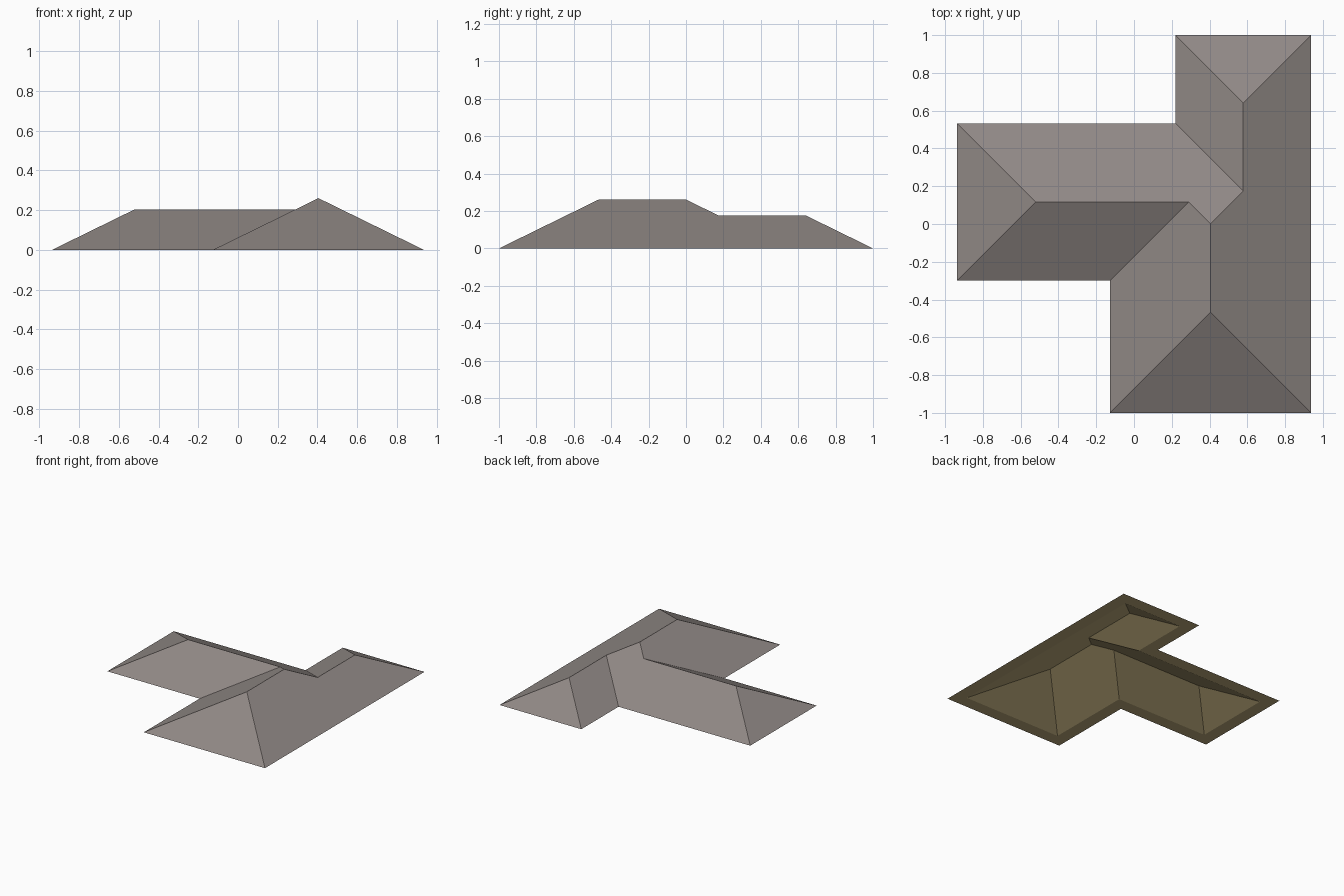
import bpy

if "Cube" in bpy.data.objects:
    bpy.data.objects.remove(bpy.data.objects["Cube"])

PITCH = 0.49      # rise over run (about 26 degrees)
EAVE = 0.10       # width of the flat soffit band

# Plan lines of the three-winged footprint
x0, x1, x2, x3 = -0.937, -0.127, 0.219, 0.937
y0, y1, y2, y3 = -1.0, -0.30, 0.533, 1.0
hs, hw, hn = (x3 - x1) / 2, (y2 - y1) / 2, (x3 - x2) / 2   # half spans

# Eave corners, counter-clockwise: x, y, and the diagonal direction inwards
EAVES = [(x1, y0, 1, 1), (x3, y0, -1, 1), (x3, y3, -1, -1), (x2, y3, 1, -1),
         (x2, y2, 1, -1), (x0, y2, 1, -1), (x0, y1, 1, 1), (x1, y1, 1, 1)]

# Ridge ends and junctions: x, y, distance from the eave
RIDGES = [(x3 - hs, y0 + hs, hs),        # 8  south hip
          (x3 - hs, y2 - hs, hs),        # 9  south ridge meets west wing
          (x1 + hw, y1 + hw, hw),        # 10 west ridge end
          (x0 + hw, y1 + hw, hw),        # 11 west hip
          (x3 - hn, y2 - hn, hn),        # 12 north ridge end
          (x3 - hn, y3 - hn, hn)]        # 13 north hip

SLOPES = [(0, 1, 8), (1, 2, 13, 12, 9, 8), (2, 3, 13), (3, 4, 12, 13),
          (4, 5, 11, 10, 9, 12), (5, 6, 11), (6, 7, 10, 11), (7, 0, 8, 9, 10)]


def material(name, rgb):
    m = bpy.data.materials.new(name)
    m.diffuse_color = (*rgb, 1)
    m.use_nodes = True
    m.node_tree.nodes["Principled BSDF"].inputs["Base Color"].default_value = m.diffuse_color
    return m


def roof_points(inset):
    """Roof surface points whose eave line is moved inwards by inset."""
    pts = [(x + dx * inset, y + dy * inset, 0) for x, y, dx, dy in EAVES]
    return pts + [(x, y, (d - inset) * PITCH) for x, y, d in RIDGES]


def add_object(name, verts, faces, mat):
    me = bpy.data.meshes.new(name)
    me.from_pydata(verts, [], faces)
    me.materials.append(mat)
    me.update()
    ob = bpy.data.objects.new(name, me)
    bpy.context.collection.objects.link(ob)


slate = material("grey_roof", (0.28, 0.247, 0.235))
wood = material("tan_soffit", (0.48, 0.385, 0.19))

# Outer roof slopes
add_object("roof_slopes", roof_points(0), SLOPES, slate)

# Underside lining, parallel to the slopes and facing down
add_object("roof_lining", roof_points(EAVE), [f[::-1] for f in SLOPES], wood)

# Flat soffit band around the eaves
n = len(EAVES)
add_object("eave_soffit", roof_points(0)[:n] + roof_points(EAVE)[:n],
           [(i, i + n, (i + 1) % n + n, (i + 1) % n) for i in range(n)], wood)
